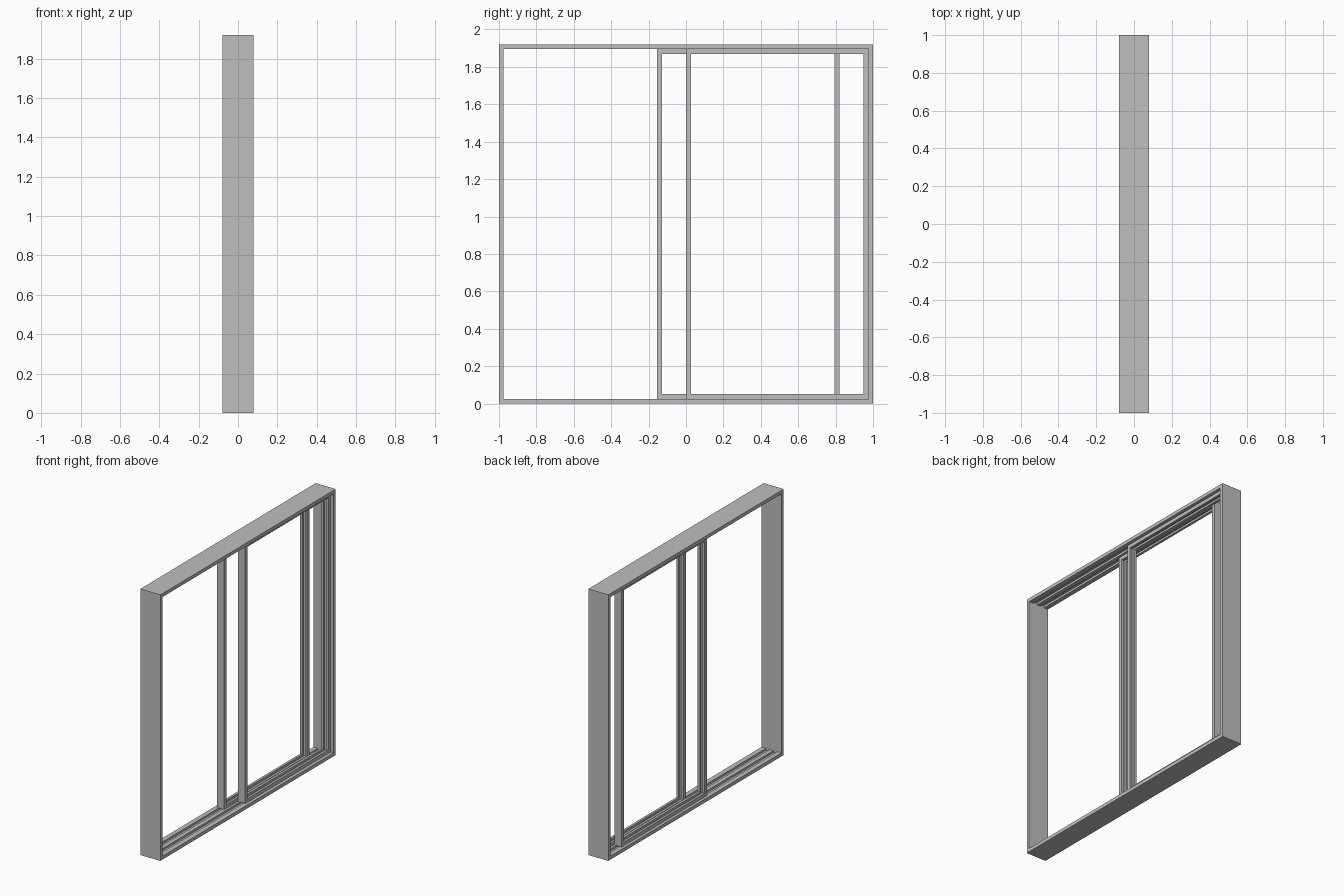
import bpy, bmesh

cube = bpy.data.objects.get("Cube")
if cube:
    bpy.data.objects.remove(cube, do_unlink=True)

# One grey finish for every part
metal = bpy.data.materials.new("grey aluminium")
metal.use_nodes = True
GREY = (0.52, 0.52, 0.52, 1)
metal.diffuse_color = GREY
metal.node_tree.nodes["Principled BSDF"].inputs["Base Color"].default_value = GREY

H, X, T = 1.92, 0.08, 0.025      # height, half depth, bar thickness


def loft(name, rings, close_loop):
    """Bridge equal point rings into a solid, either looped or capped."""
    bm = bmesh.new()
    vs = [[bm.verts.new(p) for p in ring] for ring in rings]
    n = len(vs[0])
    pairs = list(zip(vs, vs[1:]))
    if close_loop:
        pairs.append((vs[-1], vs[0]))
    else:
        bm.faces.new(vs[0])
        bm.faces.new(vs[-1])
    for a, b in pairs:
        for i in range(n):
            j = (i + 1) % n
            bm.faces.new((a[i], a[j], b[j], b[i]))
    bmesh.ops.recalc_face_normals(bm, faces=bm.faces)
    me = bpy.data.meshes.new(name)
    bm.to_mesh(me)
    bm.free()
    me.materials.append(metal)
    ob = bpy.data.objects.new(name, me)
    bpy.context.collection.objects.link(ob)
    return ob


def grooved(x0, x1, thick, grooves, depth):
    """Bar section as (x, distance inwards) with grooves on the inner side."""
    pts = [(x0, 0), (x0, thick)]
    for a, b in grooves:
        pts += [(a, thick), (a, thick - depth), (b, thick - depth), (b, thick)]
    return pts + [(x1, thick), (x1, 0)]


# Fixed outer frame: plain jambs, head and sill with two running tracks
for name, y0, y1 in (("front_jamb", -1, -1 + T), ("back_jamb", 1 - T, 1)):
    sect = ((-X, 0), (X, 0), (X, H), (-X, H))
    loft(name, [[(x, y, z) for x, z in sect] for y in (y0, y1)], False)

track = grooved(-X, X, T, ((-0.046, -0.016), (0.014, 0.044)), 0.015)
for name, base, s in (("sill", 0, 1), ("head", H, -1)):
    loft(name, [[(x, y, base + s * d) for x, d in track]
                for y in (-1 + T, 1 - T)], False)


# Sliding sashes: mitred frames with a glazing groove around the inside
def sash(name, xc, y0, y1, z0=T, z1=H - T):
    w = 0.028
    sect = grooved(xc - w, xc + w, 0.026, ((xc - 0.011, xc + 0.011),), 0.014)
    corners = ((y0, z0, 1, 1), (y1, z0, -1, 1), (y1, z1, -1, -1), (y0, z1, 1, -1))
    loft(name, [[(x, y + sy * d, z + sz * d) for x, d in sect]
                for y, z, sy, sz in corners], True)


sash("right_sliding_sash", -0.031, -0.155, 0.82)
sash("left_sliding_sash", 0.029, 0.0, 0.975)
